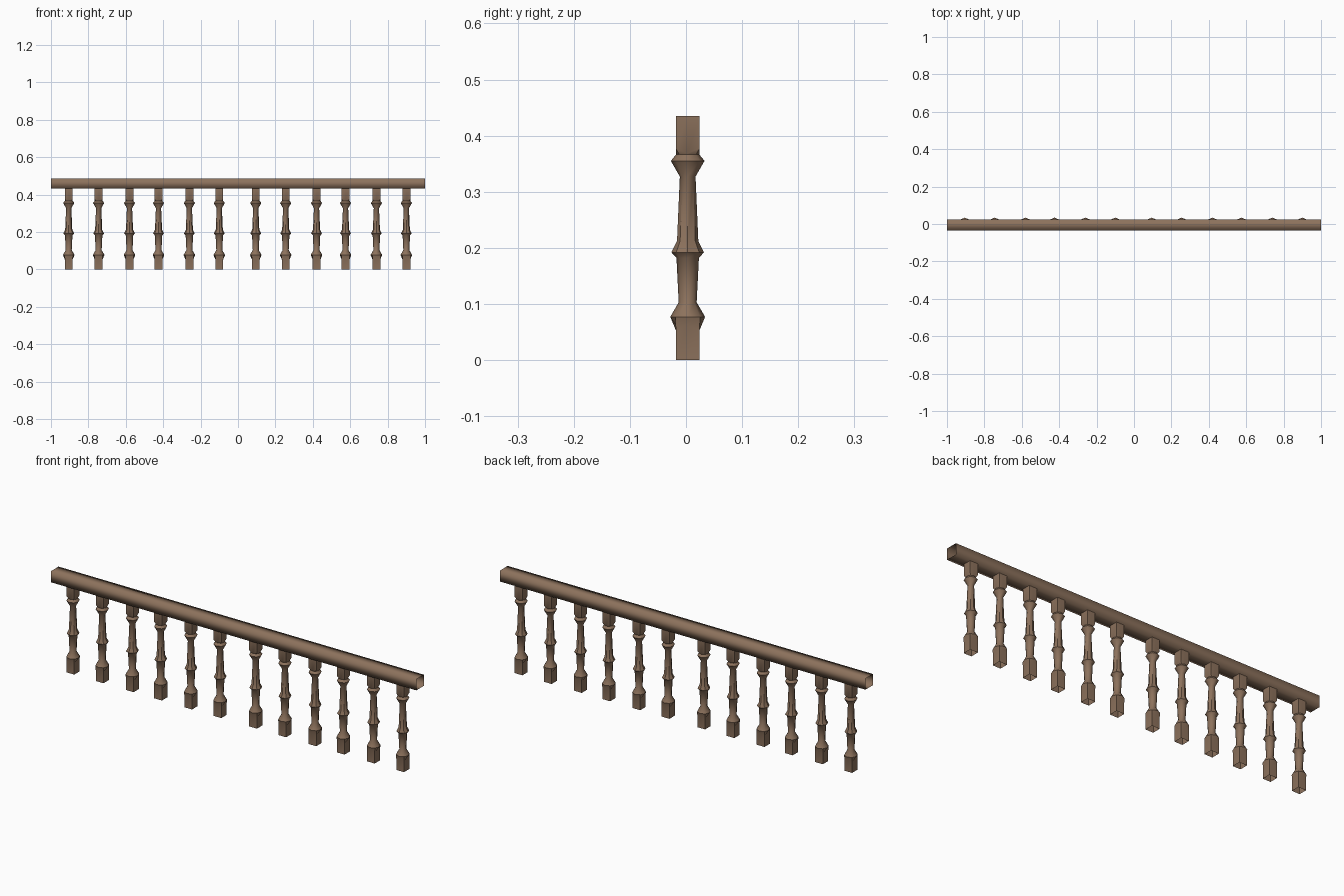
import bpy, bmesh, math

if "Cube" in bpy.data.objects:
    bpy.data.objects.remove(bpy.data.objects["Cube"])

wood = bpy.data.materials.new("brown_wood")
wood.diffuse_color = (0.265, 0.168, 0.108, 1)
wood.use_nodes = True
wood.node_tree.nodes["Principled BSDF"].inputs["Base Color"].default_value = wood.diffuse_color


def make_object(name, bm, sharp_angle=None):
    bmesh.ops.recalc_face_normals(bm, faces=bm.faces[:])
    mesh = bpy.data.meshes.new(name)
    bm.to_mesh(mesh)
    bm.free()
    mesh.materials.append(wood)
    for p in mesh.polygons:
        p.use_smooth = True
    if sharp_angle:
        mesh.set_sharp_from_angle(angle=math.radians(sharp_angle))
    obj = bpy.data.objects.new(name, mesh)
    bpy.context.collection.objects.link(obj)
    return obj


def loft(bm, rings):
    # skin consecutive closed rings of points with quads, ends left open
    rows = [[bm.verts.new(p) for p in ring] for ring in rings]
    for a, b in zip(rows, rows[1:]):
        n = len(a)
        for i in range(n):
            bm.faces.new((a[i], a[(i + 1) % n], b[(i + 1) % n], b[i]))


SIDES = 8


def round_ring(r, z):
    return [(r * math.cos(math.tau * i / SIDES), r * math.sin(math.tau * i / SIDES), z)
            for i in range(SIDES)]


def square_ring(h, z_mid, z_corner):
    # eight points on a square: side middles and corners at their own heights
    ring = []
    for i in range(SIDES):
        a = math.tau * i / SIDES
        k = h * (math.sqrt(2) if i % 2 else 1)
        ring.append((k * math.cos(a), k * math.sin(a), z_corner if i % 2 else z_mid))
    return ring


# Handrail: square tube with open ends
Y0, Y1, Z0, Z1 = -0.034, 0.025, 0.432, 0.487
bm = bmesh.new()
loft(bm, [[(x, Y0, Z0), (x, Y1, Z0), (x, Y1, Z1), (x, Y0, Z1)] for x in (-1, 1)])
make_object("handrail", bm)

# Baluster: square blocks at both ends with a turned shaft between
turned = [(0.031, 0.077), (0.016, 0.103), (0.020, 0.182), (0.029, 0.192),
          (0.019, 0.212), (0.014, 0.327), (0.030, 0.355), (0.021, 0.366)]
H = 0.021
bm = bmesh.new()
loft(bm, [square_ring(H, 0, 0), square_ring(H, 0.063, 0.053)]
     + [round_ring(r, z) for r, z in turned]
     + [square_ring(H, 0.368, 0.377), square_ring(H, 0.435, 0.435)])
first = make_object("baluster", bm, 40)

# Row of balusters, with a wider gap in the middle
for i, x in enumerate((-0.905, -0.745, -0.58, -0.425, -0.26, -0.10,
                       0.095, 0.255, 0.42, 0.575, 0.74, 0.90)):
    obj = first
    if i:
        obj = bpy.data.objects.new("baluster", first.data)
        bpy.context.collection.objects.link(obj)
    obj.location = (x, 0.003, 0)
